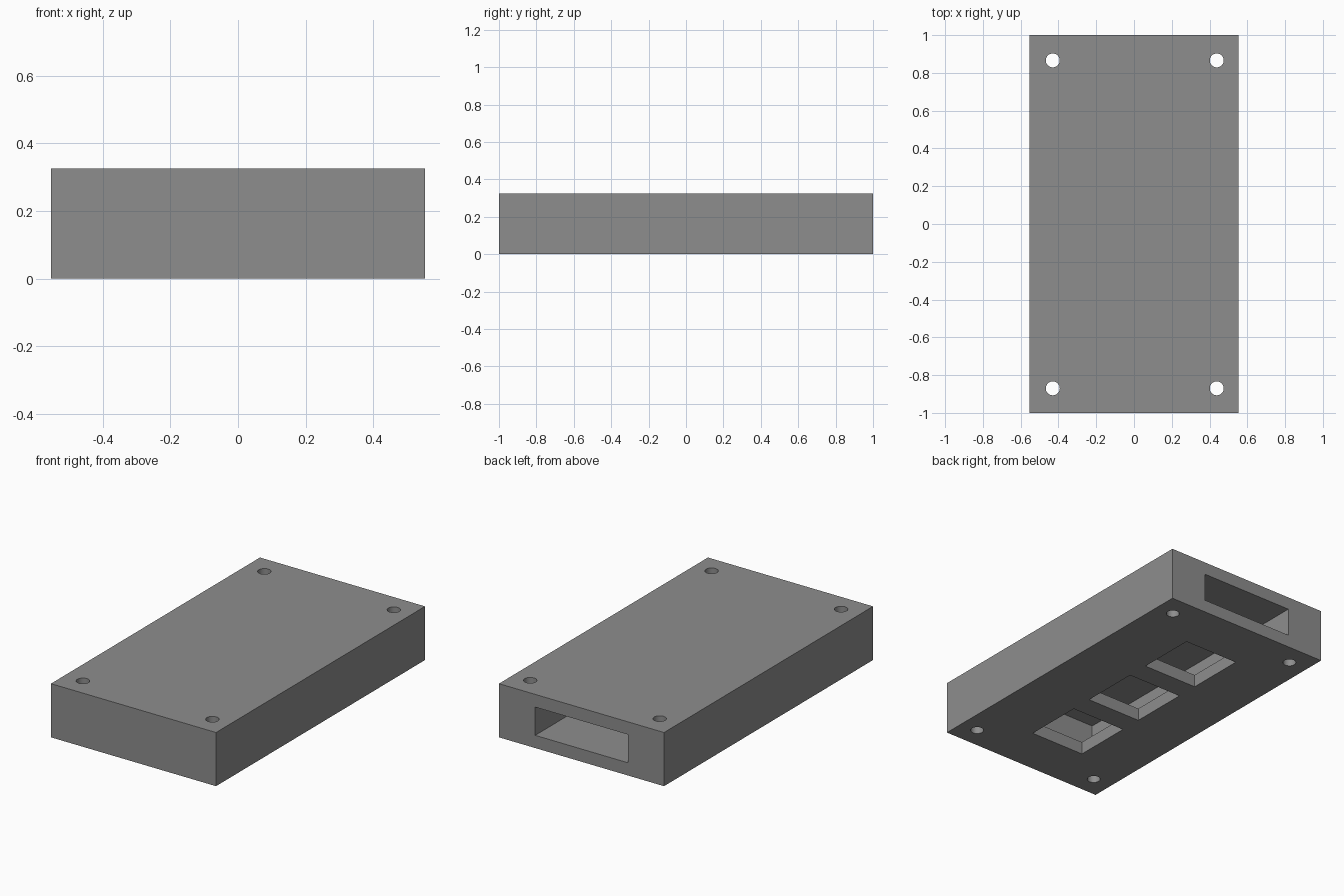
import bpy

if "Cube" in bpy.data.objects:
    bpy.data.objects.remove(bpy.data.objects["Cube"])

WIDTH, LENGTH, HEIGHT = 1.106, 2.0, 0.325

grey = bpy.data.materials.new("mid grey")
grey.diffuse_color = (0.27, 0.27, 0.27, 1.0)
grey.use_nodes = True
grey.node_tree.nodes["Principled BSDF"].inputs["Base Color"].default_value = grey.diffuse_color


def box(name, x, y, z):
    """Box from (min, max) ranges on each axis."""
    bpy.ops.mesh.primitive_cube_add(
        size=1, location=[(a + b) / 2 for a, b in (x, y, z)])
    obj = bpy.context.object
    obj.name = name
    obj.scale = [b - a for a, b in (x, y, z)]
    bpy.ops.object.transform_apply(location=True, rotation=False, scale=True)
    return obj


def cut(target, cutter):
    """Subtract the cutter from the target and remove it."""
    mod = target.modifiers.new("cut", 'BOOLEAN')
    mod.operation = 'DIFFERENCE'
    mod.solver = 'EXACT'
    mod.object = cutter
    bpy.context.view_layer.objects.active = target
    bpy.ops.object.modifier_apply(modifier=mod.name)
    bpy.data.objects.remove(cutter, do_unlink=True)


# Solid case
case = box("case", (-WIDTH / 2, WIDTH / 2), (-LENGTH / 2, LENGTH / 2), (0, HEIGHT))
case.data.materials.append(grey)

# Inner cavity, open at the back
cut(case, box("cavity", (-0.31, 0.31), (-0.74, 1.1), (0.077, 0.248)))

# Three square windows through the floor into the cavity
for y in (0.49, -0.01, -0.51):
    cut(case, box("window", (-0.193, 0.173), (y - 0.182, y + 0.182), (-0.1, 0.15)))

# Screw holes through the four corners
for x in (-0.43, 0.438):
    for y in (-0.87, 0.866):
        bpy.ops.mesh.primitive_cylinder_add(
            vertices=32, radius=0.037, depth=1, location=(x, y, HEIGHT / 2))
        cut(case, bpy.context.object)

# Smooth hole walls, sharp box edges
bpy.ops.object.select_all(action='DESELECT')
case.select_set(True)
bpy.context.view_layer.objects.active = case
bpy.ops.object.shade_smooth_by_angle()
